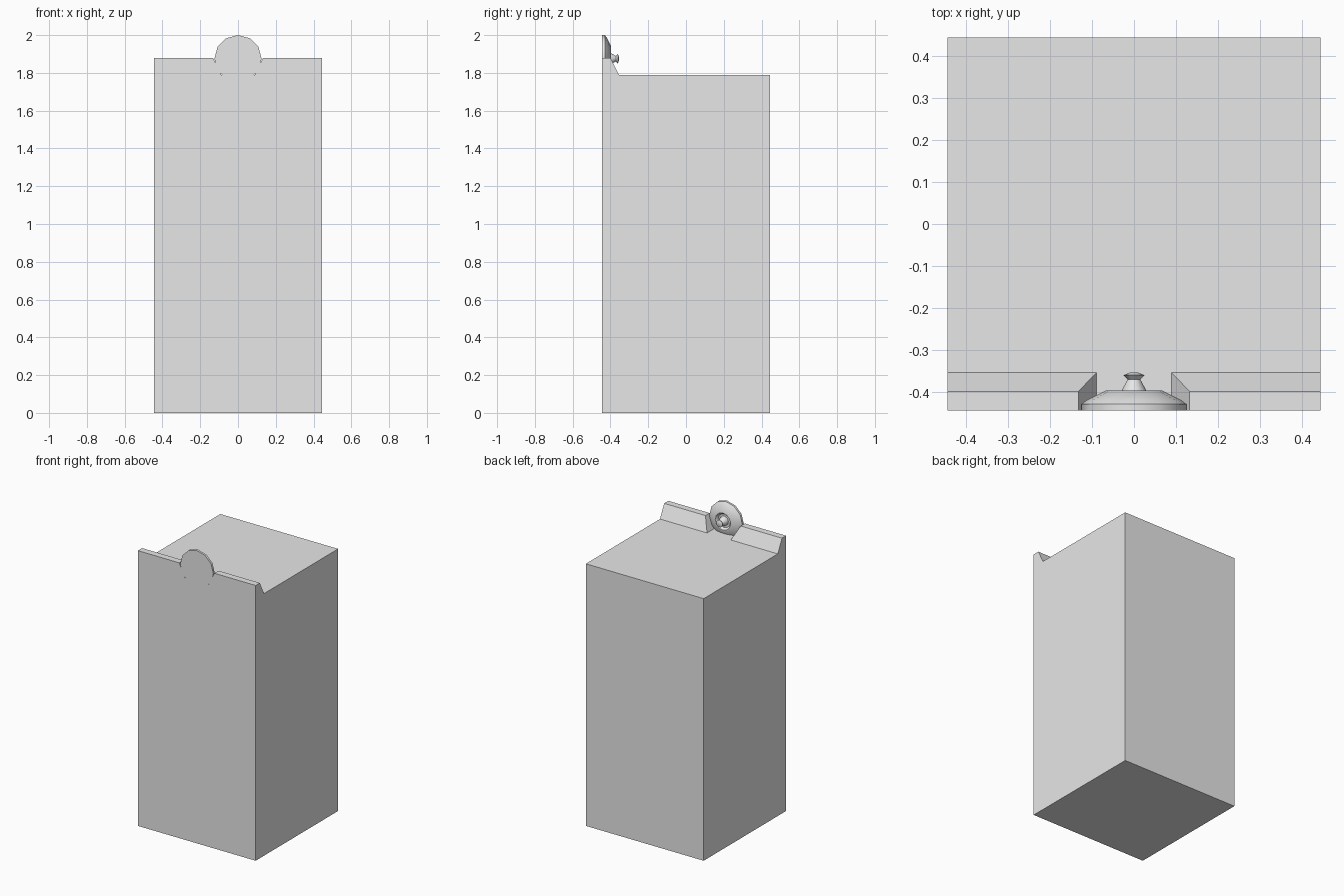
import bpy, bmesh, math
from mathutils import Matrix

if "Cube" in bpy.data.objects:
    bpy.data.objects.remove(bpy.data.objects["Cube"], do_unlink=True)

HALF = 0.445      # half width and half depth of the body
TOP = 1.79        # body height
LIP_TOP = 1.88

grey = bpy.data.materials.new("light_grey")
grey.use_nodes = True
grey.diffuse_color = (0.8, 0.8, 0.8, 1)
grey.node_tree.nodes["Principled BSDF"].inputs["Base Color"].default_value = (0.8, 0.8, 0.8, 1)


def finish(name, bm):
    bmesh.ops.recalc_face_normals(bm, faces=bm.faces)
    mesh = bpy.data.meshes.new(name)
    bm.to_mesh(mesh)
    bm.free()
    mesh.materials.append(grey)
    obj = bpy.data.objects.new(name, mesh)
    bpy.context.collection.objects.link(obj)
    return obj


# Tall body block
bm = bmesh.new()
size = Matrix.Diagonal((2 * HALF, 2 * HALF, TOP, 1))
bmesh.ops.create_cube(bm, size=1, matrix=Matrix.Translation((0, 0, TOP / 2)) @ size)
finish("body", bm)

# Front lips: sloped back, and an inner end that slopes toward the dial
# Each profile point is (y, z, inner x)
lip_profile = [(-HALF, TOP, 0.09), (-0.355, TOP, 0.09),
               (-0.40, LIP_TOP, 0.133), (-HALF, LIP_TOP, 0.133)]
for side, name in ((1, "left_lip"), (-1, "right_lip")):
    bm = bmesh.new()
    inner = [bm.verts.new((side * x, y, z)) for y, z, x in lip_profile]
    outer = [bm.verts.new((side * HALF, y, z)) for y, z, x in lip_profile]
    bm.faces.new(inner)
    bm.faces.new(outer)
    for i in range(4):
        j = (i + 1) % 4
        bm.faces.new((inner[i], inner[j], outer[j], outer[i]))
    finish(name, bm)

# Round dial with a recessed ring and a flared knob, lathed about the y axis
# Each profile point is (radius, y)
dial_profile = [(0.125, -HALF), (0.125, -0.43), (0.112, -0.42), (0.068, -0.398),
                (0.058, -0.398), (0.046, -0.412), (0.032, -0.412), (0.028, -0.395),
                (0.015, -0.371), (0.025, -0.361), (0.01, -0.355)]
SIDES = 12
CENTRE = 1.875
bm = bmesh.new()
rings = []
for r, y in dial_profile:
    angles = [2 * math.pi * k / SIDES for k in range(SIDES)]
    rings.append([bm.verts.new((r * math.sin(a), y, CENTRE + r * math.cos(a))) for a in angles])
for a, b in zip(rings, rings[1:]):
    for k in range(SIDES):
        n = (k + 1) % SIDES
        bm.faces.new((a[k], a[n], b[n], b[k]))
bm.faces.new(rings[0])
bm.faces.new(rings[-1])
dial = finish("dial", bm)

bpy.ops.object.select_all(action="DESELECT")
dial.select_set(True)
bpy.context.view_layer.objects.active = dial
bpy.ops.object.shade_smooth_by_angle(angle=math.radians(35))
